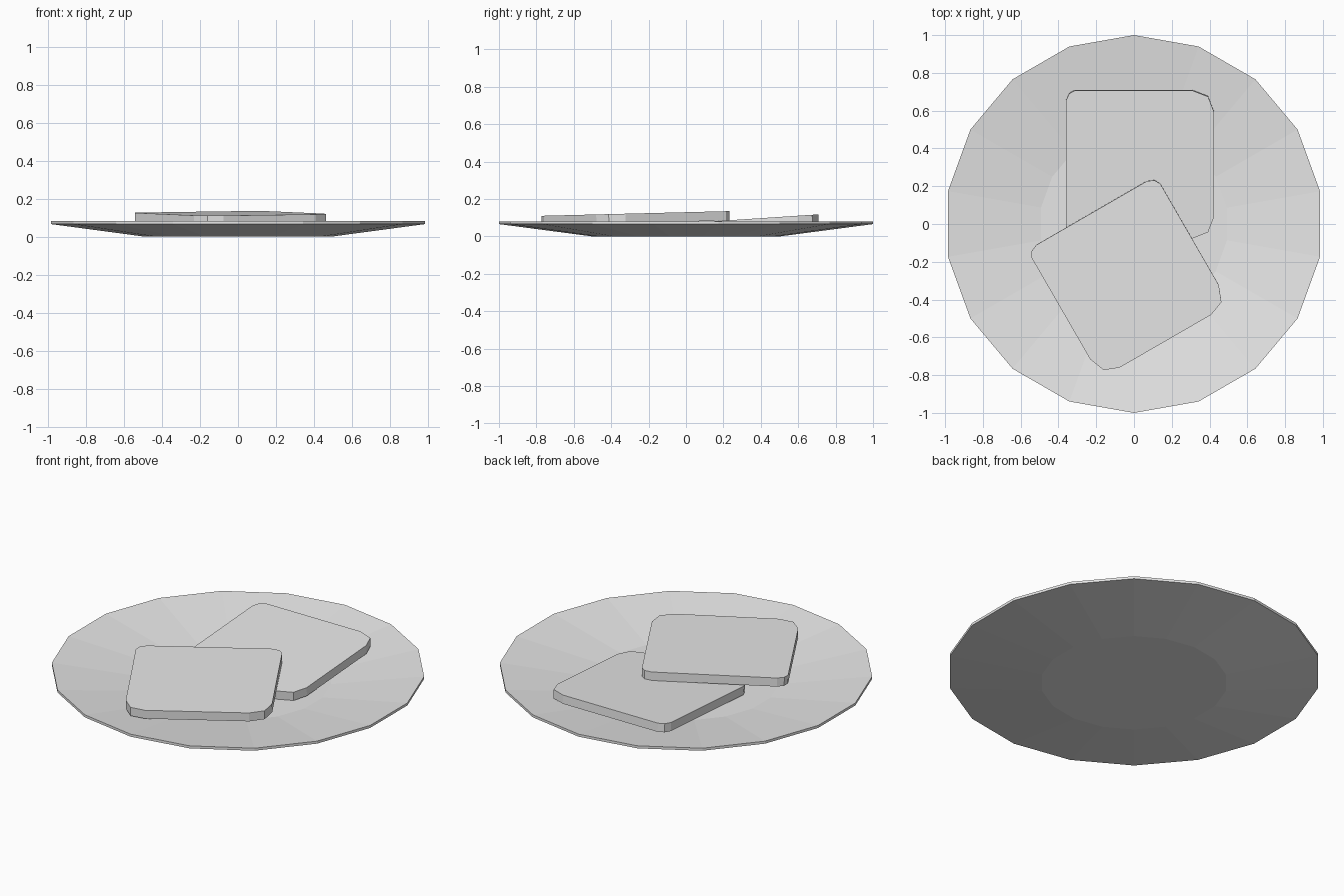
import bpy
import bmesh
from math import sin, cos, pi, radians, atan
from mathutils import Matrix

cube = bpy.data.objects.get("Cube")
if cube:
    bpy.data.objects.remove(cube, do_unlink=True)

grey = bpy.data.materials.new("light grey")
grey.use_nodes = True
colour = (0.8, 0.8, 0.8, 1.0)
grey.diffuse_color = colour
grey.node_tree.nodes["Principled BSDF"].inputs["Base Color"].default_value = colour


def make_object(name, bm):
    bmesh.ops.recalc_face_normals(bm, faces=bm.faces)
    mesh = bpy.data.meshes.new(name)
    bm.to_mesh(mesh)
    bm.free()
    mesh.materials.append(grey)
    obj = bpy.data.objects.new(name, mesh)
    bpy.context.collection.objects.link(obj)
    return obj


def loft(rings):
    """Join closed rings of points with quads and cap both ends."""
    bm = bmesh.new()
    loops = [[bm.verts.new(p) for p in ring] for ring in rings]
    count = len(loops[0])
    for low, high in zip(loops, loops[1:]):
        for i in range(count):
            j = (i + 1) % count
            bm.faces.new((low[i], low[j], high[j], high[i]))
    bm.faces.new(loops[0][::-1])
    bm.faces.new(loops[-1])
    return bm


# Shallow plate: foot, underside, rim, then the sunken floor
SIDES = 18
profile = [(0.5, 0.0), (1.0, 0.066), (1.0, 0.081), (0.5, 0.015)]
rings = [[(r * sin(2 * pi * i / SIDES), r * cos(2 * pi * i / SIDES), z)
          for i in range(SIDES)] for r, z in profile]
make_object("plate", loft(rings))

# Bread slice outline: small corners on one side, wide ones on the other
THICKNESS = 0.05
half = [(0.277, 0.393), (0.362, 0.36), (0.393, 0.28)]
small = [(-0.39, 0.338), (-0.374, 0.375), (-0.342, 0.393)]
upper = small + half
outline = upper + [(x, -y) for x, y in reversed(upper)]


def bread_slice(name, centre, turn, slope):
    """Slice whose top centre sits at the given point, tilted up to the back."""
    bm = loft([[(x, y, z) for x, y in outline] for z in (-THICKNESS, 0)])
    obj = make_object(name, bm)
    obj.matrix_world = (Matrix.Translation(centre)
                        @ Matrix.Rotation(atan(slope), 4, 'X')
                        @ Matrix.Rotation(radians(turn), 4, 'Z'))


bread_slice("lower_bread_slice", (0.03, 0.315, 0.092), 0, 0.066)
bread_slice("upper_bread_slice", (-0.03, -0.28, 0.1225), -60, 0.025)
